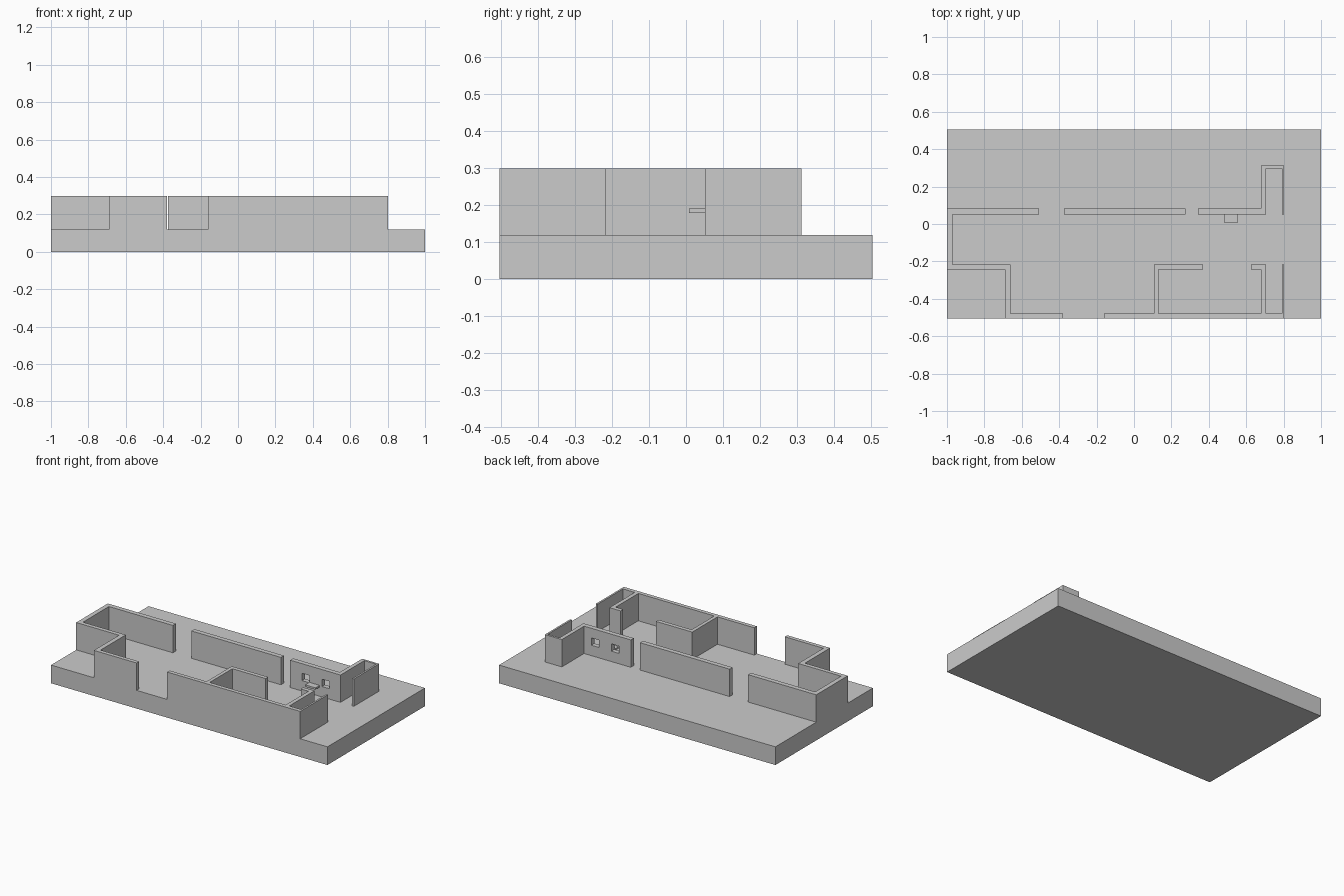
import bpy, bmesh

if "Cube" in bpy.data.objects:
    bpy.data.objects.remove(bpy.data.objects["Cube"])

BASE_TOP, WALL_TOP = 0.119, 0.298


def extrude(name, outline, z0, z1):
    """Solid prism from a plan outline."""
    bm = bmesh.new()
    face = bm.faces.new([bm.verts.new((x, y, z0)) for x, y in outline])
    top = bmesh.ops.extrude_face_region(bm, geom=[face])["geom"]
    bmesh.ops.translate(bm, vec=(0, 0, z1 - z0),
                        verts=[g for g in top if isinstance(g, bmesh.types.BMVert)])
    bmesh.ops.recalc_face_normals(bm, faces=bm.faces)
    mesh = bpy.data.meshes.new(name)
    bm.to_mesh(mesh)
    bm.free()
    obj = bpy.data.objects.new(name, mesh)
    bpy.context.collection.objects.link(obj)
    return obj


def box(name, x0, x1, y0, y1, z0, z1):
    return extrude(name, [(x0, y0), (x1, y0), (x1, y1), (x0, y1)], z0, z1)


def wall(name, outline):
    return extrude(name, outline, BASE_TOP, WALL_TOP)


# Ground slab
box("base_slab", -1, 1, -0.504, 0.504, 0, BASE_TOP)

# Shared wall lines: outer front, inner front, porch, back
F0, F1, P0, P1, B0, B1 = -0.504, -0.478, -0.244, -0.217, 0.051, 0.082

# Left end of the building, up to the front and back doorways
wall("left_wall", [
    (-0.507, B1), (-1, B1), (-1, P0), (-0.69, P0), (-0.69, F0), (-0.38, F0),
    (-0.38, F1), (-0.66, F1), (-0.66, P1), (-0.97, P1), (-0.97, B0), (-0.507, B0)])

# Middle stretch of back wall
box("back_wall", -0.373, 0.275, B0, B1, BASE_TOP, WALL_TOP)

# Front right wall with inner room and narrow side closet
wall("front_right_wall", [
    (-0.16, F0), (0.803, F0), (0.803, P1), (0.791, P1), (0.791, F1), (0.706, F1),
    (0.706, P1), (0.625, P1), (0.625, P0), (0.68, P0), (0.68, F1), (0.13, F1),
    (0.13, P0), (0.37, P0), (0.37, P1), (0.107, P1), (0.107, F1), (-0.16, F1)])

# Back right wall with projecting closet
back_right = wall("back_right_wall", [
    (0.342, B0), (0.706, B0), (0.706, 0.298), (0.791, 0.298), (0.791, B0),
    (0.803, B0), (0.803, 0.312), (0.68, 0.312), (0.68, B1), (0.342, B1)])

# Two window openings
for i, x in enumerate((0.455, 0.6)):
    cutter = box(f"window_cutter_{i}", x - 0.028, x + 0.028, B0 - 0.02, B1 + 0.02, 0.187, 0.235)
    cutter.hide_render = True
    cutter.hide_set(True)
    cut = back_right.modifiers.new(f"window_{i}", "BOOLEAN")
    cut.operation = "DIFFERENCE"
    cut.solver = "EXACT"
    cut.object = cutter

# Small shelf between the windows
box("shelf", 0.48, 0.555, 0.008, B0, 0.178, 0.19)
